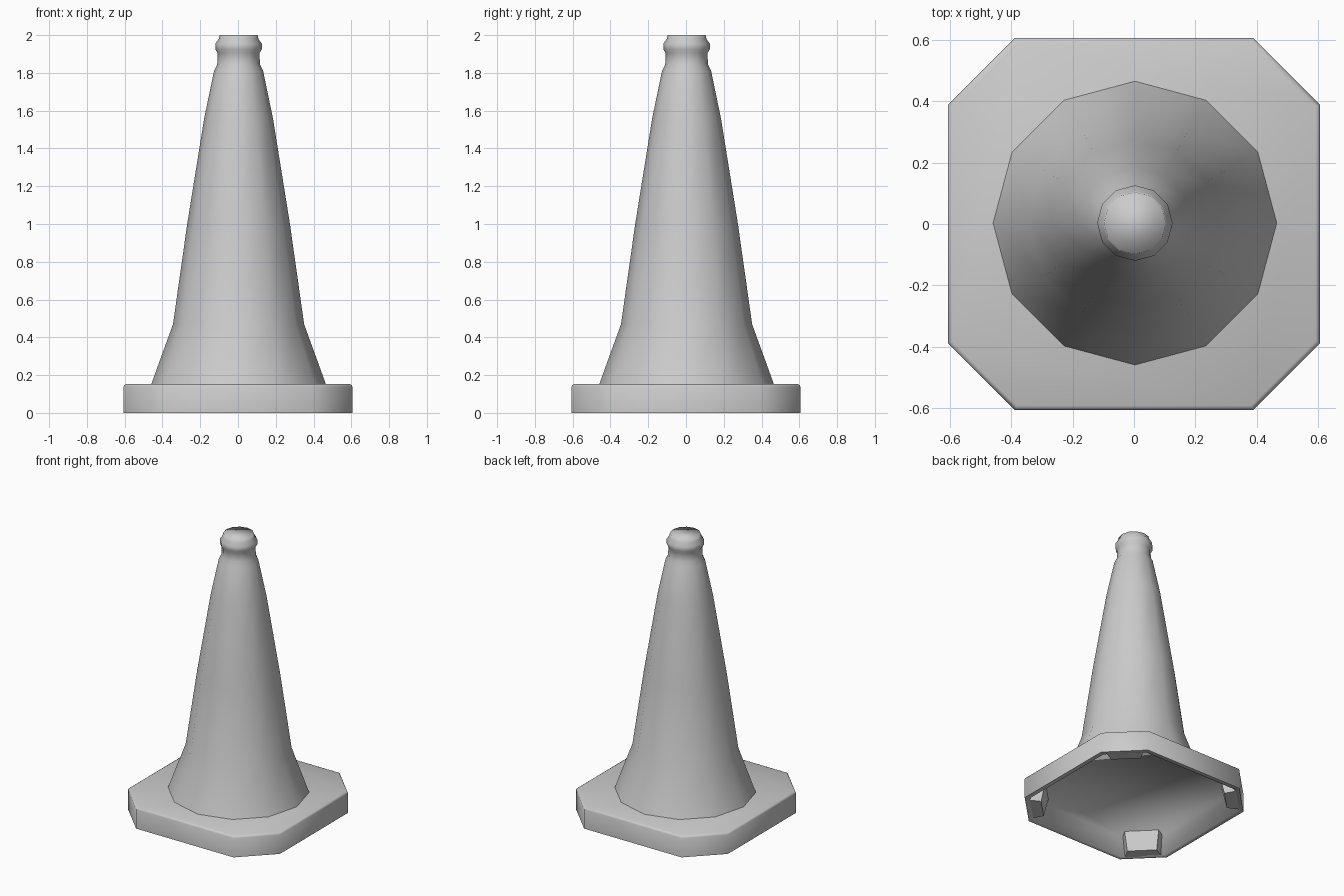
import bpy, bmesh, math
from mathutils import Vector

if "Cube" in bpy.data.objects:
    bpy.data.objects.remove(bpy.data.objects["Cube"])


def finish(bm, name, angle):
    bmesh.ops.recalc_face_normals(bm, faces=bm.faces)
    me = bpy.data.meshes.new(name)
    bm.to_mesh(me)
    bm.free()
    ob = bpy.data.objects.new(name, me)
    bpy.context.collection.objects.link(ob)
    bpy.ops.object.select_all(action='DESELECT')
    ob.select_set(True)
    bpy.context.view_layer.objects.active = ob
    bpy.ops.object.shade_smooth_by_angle(angle=math.radians(angle))
    return ob


def loft(name, rings, angle):
    """Skin a stack of equal-length point rings and cap both ends."""
    bm = bmesh.new()
    loops = [[bm.verts.new(p) for p in ring] for ring in rings]
    n = len(loops[0])
    for a, b in zip(loops, loops[1:]):
        for i in range(n):
            j = (i + 1) % n
            bm.faces.new((a[i], a[j], b[j], b[i]))
    bm.faces.new(loops[0][::-1])
    bm.faces.new(loops[-1])
    return finish(bm, name, angle)


def circle(r, z, n=12):
    return [(0.003 + r * math.cos(2 * math.pi * i / n),
             0.003 + r * math.sin(2 * math.pi * i / n), z) for i in range(n)]


def octagon(h, c, z):
    return [(h, -c, z), (h, c, z), (c, h, z), (-c, h, z),
            (-h, c, z), (-h, -c, z), (-c, -h, z), (c, -h, z)]


# twelve-sided cone body with flared foot, neck, rolled collar and soft cap
profile = [(0.463, 0.15), (0.347, 0.47), (0.272, 1.0), (0.182, 1.56), (0.130, 1.81),
           (0.113, 1.845), (0.111, 1.905), (0.123, 1.925), (0.123, 1.955),
           (0.105, 1.98), (0.101, 2.0)]
loft("cone_body", [circle(r, z) for r, z in profile], 100)

# hollow base plate: ceiling of the recess, rim, outer wall, eased top edge
loft("base_plate", [octagon(0.545, 0.355, 0.132), octagon(0.575, 0.375, 0.0),
                    octagon(0.606, 0.388, 0.0), octagon(0.606, 0.388, 0.138),
                    octagon(0.602, 0.386, 0.147), octagon(0.592, 0.382, 0.152)], 80)

# corner feet under the four cut corners
for k in range(4):
    turn = math.radians(45 + 90 * k)
    out = Vector((math.cos(turn), math.sin(turn), 0))
    side = Vector((-out.y, out.x, 0))

    def foot_ring(inner, half, z):
        return [out * d + side * s + Vector((0, 0, z)) for d, s in
                ((inner, -half * 0.8), (0.68, -half), (0.68, half), (inner, half * 0.8))]
    loft("corner_foot_%d" % (k + 1),
         [foot_ring(0.60, 0.12, 0.0), foot_ring(0.57, 0.14, 0.135)], 40)
